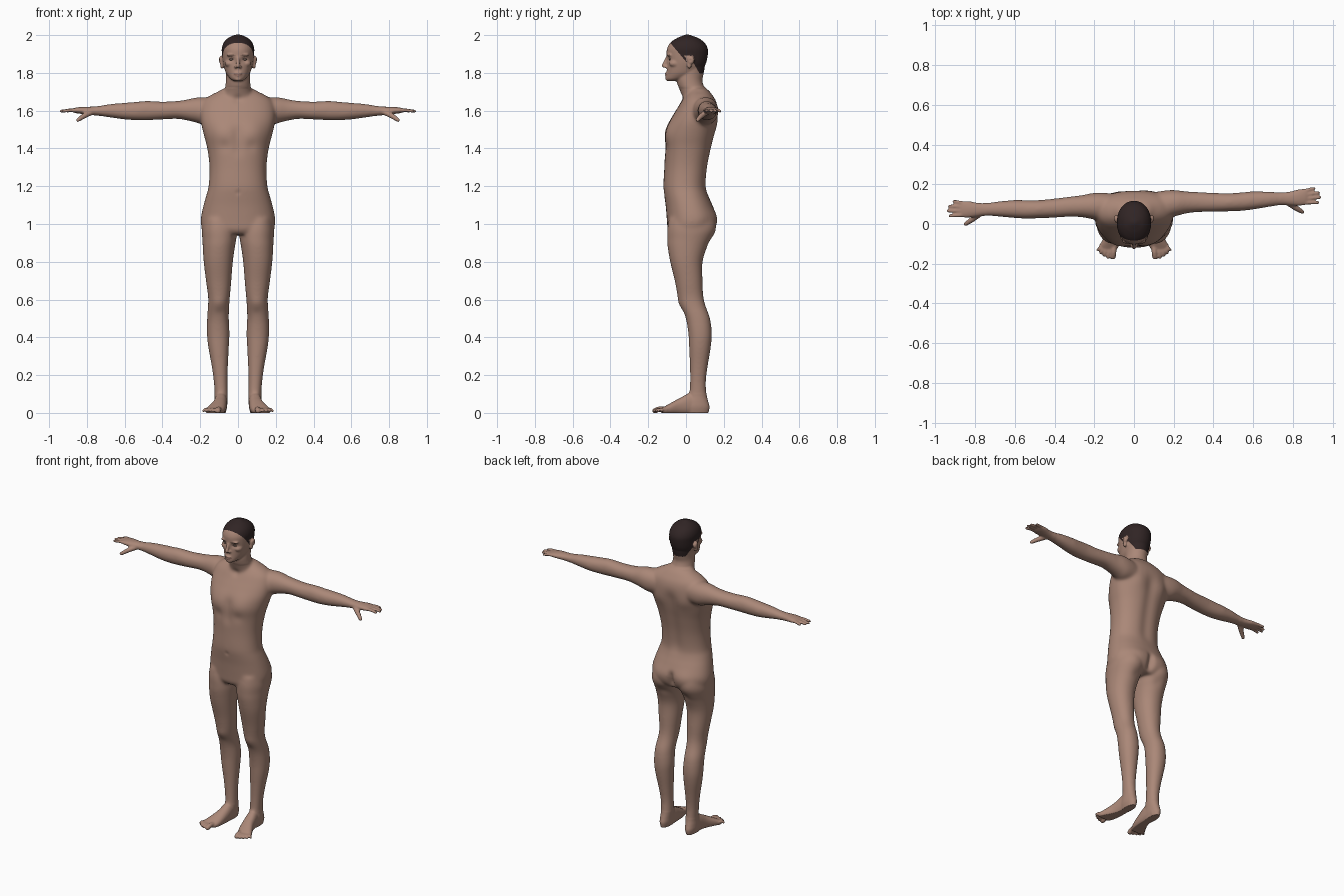
import bpy, bmesh, math
from mathutils import Matrix, Vector

SEG = 32
bm = bmesh.new()


def spline(rows, steps=6):
    """Catmull-Rom interpolation of tuples."""
    out = []
    for i in range(len(rows) - 1):
        p = [rows[max(i - 1, 0)], rows[i], rows[i + 1], rows[min(i + 2, len(rows) - 1)]]
        for k in range(steps):
            t = k / steps
            out.append(tuple(0.5 * (2 * b + (c - a) * t + (2 * a - 5 * b + 4 * c - d) * t * t
                                    + (3 * b - a - 3 * c + d) * t ** 3) for a, b, c, d in zip(*p)))
    out.append(rows[-1])
    return out


def loft(axis, rows, side=1, n=2.25):
    """Rows: position along axis, then min/max on the two other axes."""
    e, prev = 2 / n, None
    for t, a0, a1, b0, b1 in spline(rows):
        ring = []
        for k in range(SEG):
            w = 2 * math.pi * k / SEG
            c, s = math.cos(w), math.sin(w)
            a = (a0 + a1) / 2 + (a1 - a0) / 2 * math.copysign(abs(c) ** e, c)
            b = (b0 + b1) / 2 + (b1 - b0) / 2 * math.copysign(abs(s) ** e, s)
            x, y, z = {'x': (t, a, b), 'y': (a, t, b), 'z': (a, b, t)}[axis]
            ring.append(bm.verts.new((x * side, y, z)))
        if prev:
            for k in range(SEG):
                j = (k + 1) % SEG
                bm.faces.new((prev[k], prev[j], ring[j], ring[k]))
        else:
            bm.faces.new(ring[::-1])
        prev = ring
    bm.faces.new(prev)


def blob(c, r, side=1):
    m = Matrix.Translation((c[0] * side, c[1], c[2])) @ Matrix.Diagonal((*r, 1))
    bmesh.ops.create_icosphere(bm, subdivisions=2, radius=1, matrix=m)


def tube(points, side=1):
    """Points: x, y, z, radius."""
    for x, y, z, r in spline(points, 10):
        blob((x, y, z), (r, r, r), side)


def sym(rows):
    return [(z, -w, w, f, b) for z, f, b, w in rows]


# torso: height, front, back, half width
loft('z', sym([
    (0.945, -.08, .125, .14), (0.97, -.097, .145, .185), (1.0, -.1, .157, .197), (1.04, -.103, .162, .196),
    (1.1, -.108, .14, .183), (1.15, -.115, .119, .169), (1.2, -.12, .109, .156), (1.3, -.115, .117, .151),
    (1.4, -.112, .136, .163), (1.47, -.108, .152, .181), (1.53, -.092, .163, .195), (1.58, -.066, .169, .2),
    (1.62, -.042, .167, .196), (1.655, -.022, .157, .18), (1.682, -.004, .14, .145), (1.702, .01, .125, .105),
    (1.718, .025, .108, .08)]))
# neck
loft('z', sym([
    (1.63, .0, .13, .09), (1.67, -.02, .125, .084), (1.70, -.03, .113, .074), (1.73, -.042, .095, .067),
    (1.76, -.05, .087, .064), (1.79, -.05, .092, .063), (1.83, -.04, .1, .065)]), n=2)
# head
loft('z', sym([
    (1.757, -.098, -.03, .022), (1.767, -.106, .0, .038), (1.78, -.106, .045, .051), (1.80, -.103, .075, .064),
    (1.83, -.101, .096, .074), (1.86, -.1, .109, .081), (1.90, -.103, .116, .085), (1.93, -.1, .115, .086),
    (1.96, -.083, .098, .076), (1.983, -.05, .068, .055), (1.996, -.02, .035, .03), (2.003, .0, .015, .01)]), n=2.1)
# nose, lips and chin
tube([(0, -.097, 1.884, .009), (0, -.109, 1.86, .0095), (0, -.118, 1.838, .0115)])
blob((0, -.101, 1.797), (.023, .012, .006))
blob((0, -.100, 1.784), (.020, .012, .006))
blob((0, -.092, 1.768), (.022, .018, .012))

for s in (1, -1):
    # face details and ears
    blob((.012, -.106, 1.832), (.009, .011, .008), s)
    blob((.032, -.085, 1.894), (.030, .016, .010), s)
    blob((.046, -.057, 1.850), (.026, .034, .022), s)
    blob((.089, .026, 1.868), (.014, .020, .023), s)
    blob((.085, .017, 1.842), (.010, .013, .022), s)
    # leg: height, inner, outer, front, back
    loft('z', [
        (1.03, .03, .182, -.09, .14), (.97, .010, .192, -.1, .15), (.92, .009, .189, -.1, .133),
        (.88, .016, .187, -.098, .113), (.8, .027, .182, -.084, .088), (.7, .035, .17, -.06, .088),
        (.62, .042, .159, -.045, .092), (.57, .046, .159, -.032, .103), (.5, .048, .164, -.002, .128),
        (.42, .045, .165, .012, .137), (.35, .048, .158, .016, .132), (.25, .053, .14, .020, .116),
        (.17, .055, .129, .021, .106), (.1, .054, .124, .016, .109), (.06, .056, .126, .0, .118),
        (.03, .058, .126, -.01, .125), (-.005, .066, .118, -.005, .118)], s, 2.1)
    # foot: from heel to toe roots
    loft('y', [
        (.09, .06, .12, -.01, .08), (.03, .057, .124, -.01, .107), (-.03, .060, .136, -.012, .080),
        (-.08, .067, .159, -.012, .053), (-.11, .076, .174, -.01, .036), (-.128, .086, .172, -.006, .026)], s)
    # toes
    for x0, x1, y1, r in ((.100, .106, -.165, .0150), (.124, .131, -.168, .0088), (.140, .150, -.158, .0085),
                          (.154, .168, -.146, .0082), (.166, .183, -.130, .0080)):
        tube([(x0, -.105, .018, r), ((x0 + x1) / 2, y1 / 2 - .06, .019, r), (x1, y1, .011, r)], s)
    # arm with palm: distance, front, back, bottom, top
    loft('x', [
        (.08, .04, .15, 1.55, 1.65), (.13, .03, .16, 1.53, 1.667), (.18, .027, .165, 1.524, 1.670),
        (.22, .034, .162, 1.536, 1.667), (.26, .043, .155, 1.546, 1.660), (.32, .048, .150, 1.556, 1.652),
        (.4, .046, .143, 1.553, 1.648), (.48, .046, .138, 1.549, 1.652), (.54, .046, .140, 1.549, 1.647),
        (.6, .051, .143, 1.553, 1.642), (.68, .061, .139, 1.564, 1.635), (.75, .068, .133, 1.574, 1.623),
        (.79, .065, .136, 1.578, 1.621), (.83, .062, .145, 1.583, 1.620), (.86, .064, .147, 1.587, 1.616),
        (.875, .072, .140, 1.591, 1.611)], s, 2.1)
    # fingers
    for x0, y0, x1, y1 in ((.85, .134, .907, .147), (.86, .117, .930, .124),
                           (.86, .097, .937, .100), (.855, .076, .927, .074)):
        tube([(x0, y0, 1.601, .0105), ((x0 + x1) / 2, (y0 + y1) / 2, 1.602, .0100), (x1, y1, 1.597, .0090)], s)
    # thumb
    tube([(.775, .080, 1.592, .016), (.815, .052, 1.572, .0150), (.848, .030, 1.550, .0115)], s)

# fuse the parts into one skin
bmesh.ops.recalc_face_normals(bm, faces=bm.faces[:])
mesh = bpy.data.meshes.new("body")
bm.to_mesh(mesh)
bm.free()
body = bpy.data.objects.new("body", mesh)
bpy.context.collection.objects.link(body)
mod = body.modifiers.new("fuse", 'REMESH')
mod.mode = 'VOXEL'
mod.voxel_size = 0.0046
dg = bpy.context.evaluated_depsgraph_get()
fused = bpy.data.meshes.new_from_object(body.evaluated_get(dg))
body.modifiers.clear()
body.data = fused
fused.name = "body"


def material(name, rgb):
    m = bpy.data.materials.new(name)
    m.diffuse_color = (*rgb, 1)
    return m


fused.materials.clear()
for name, rgb in (("skin", (.405, .245, .187)), ("hair", (.030, .018, .018)),
                  ("brow", (.20, .12, .092)), ("lip", (.30, .165, .13))):
    fused.materials.append(material(name, rgb))

bm = bmesh.new()
bm.from_mesh(fused)


def relax(verts, times):
    for _ in range(times):
        bmesh.ops.smooth_vert(bm, verts=verts, factor=0.5, use_axis_x=True, use_axis_y=True, use_axis_z=True)


relax(bm.verts[:], 3)
relax([v for v in bm.verts if abs(v.co.x) < .74 and .1 < v.co.z < 1.73], 26)
bm.normal_update()

# sculpting dabs, mirrored: x, y, z, radius, amount along the normal
dabs = [(.033, -.094, 1.872, .014, -.007), (.104, .022, 1.866, .010, -.005),        # eye sockets, ears
        (.08, -.085, 1.48, .06, .011), (.07, -.11, 1.412, .032, -.005),             # chest
        (0, -.025, 1.66, .022, -.006), (0, -.12, 1.165, .012, -.004),               # throat, navel
        (.09, .16, 1.53, .05, .007), (.22, .1, 1.66, .05, .003),                    # shoulders
        (.085, .14, 1.0, .06, .012), (.08, .12, .91, .03, -.005),                   # buttocks
        (.1, -.035, .585, .03, .004), (.1, -.01, .53, .025, -.002)]                 # knees
for i in range(13):                                                                 # spine furrow
    dabs.append((0, .109 + .06 * (i / 12) ** 1.5, 1.2 + .03 * i, .04, -.0042))
dabs += [(0, .155, .935 + .01 * i, .02, -.006) for i in range(12)]                  # cleft
dabs += [(0, -.107, 1.38 + .02 * i, .03, -.0028) for i in range(7)]                 # breastbone
moves = {}
for v in bm.verts:
    ax, y0, z0 = abs(v.co.x), v.co.y, v.co.z
    total = 0
    for x, y, z, r, amt in dabs:
        if abs(z0 - z) < 2.5 * r:
            total += amt * math.exp(-((ax - x) ** 2 + (y0 - y) ** 2 + (z0 - z) ** 2) / (r * r))
    if total:
        moves[v] = v.normal * total
for v, d in moves.items():
    v.co += d
relax([v for v in moves if v.co.z < 1.73], 4)
for v in bm.verts:
    # upper body is turned slightly, soles are flat
    if v.co.z < 1.72:
        v.co.y += .036 * v.co.x * min(max((v.co.z - 1.2) / .3, 0), 1)
    v.co.z = max(v.co.z, 0)

# clean cuts along the hairline
cuts = [((0, 0, 1.86), (0, 1.19, 1)), ((0, 0, 1.797), (0, 0, 1)),
        ((0, 0, 1.852), (0, 0, 1)), ((0, .03, 1.87), (0, 1.75, 1))]
for co, no in cuts:
    faces = [f for f in bm.faces if f.calc_center_median().z > 1.775]
    geom = list({e for f in faces for e in f.edges}) + list({v for f in faces for v in f.verts}) + faces
    bmesh.ops.bisect_plane(bm, geom=geom, dist=1e-5, plane_co=co, plane_no=Vector(no).normalized())


def above(p, i):
    return (p - Vector(cuts[i][0])).dot(Vector(cuts[i][1])) > 0


# colours: skin, hair, brows, lips
for f in bm.faces:
    f.smooth = True
    f.material_index = 0
    p = f.calc_center_median()
    if p.z < 1.76:
        continue
    x = abs(p.x)
    ear = x > .083 and p.z < 1.892 and p.y < .05
    if above(p, 0) and above(p, 1) and (above(p, 2) or above(p, 3)) and not ear:
        f.material_index = 1
    elif p.y < -.05 and .014 < x < .054 and abs(p.z - 1.892 + 2.5 * (x - .036) ** 2) < .0038:
        f.material_index = 2
    elif p.y < -.09 and (x / .024) ** 2 + ((p.z - 1.790) / .008) ** 2 < 1:
        f.material_index = 3
bm.to_mesh(fused)
bm.free()

# eyes
eye_mat = material("eye", (.16, .11, .09))
for s, name in ((1, "left_eye"), (-1, "right_eye")):
    me = bpy.data.meshes.new(name)
    b = bmesh.new()
    bmesh.ops.create_uvsphere(b, u_segments=24, v_segments=16, radius=1,
                              matrix=Matrix.Translation((s * .034, -.080, 1.872)) @ Matrix.Diagonal((.014, .0105, .007, 1)))
    for f in b.faces:
        f.smooth = True
    b.to_mesh(me)
    b.free()
    me.materials.append(eye_mat)
    bpy.context.collection.objects.link(bpy.data.objects.new(name, me))
